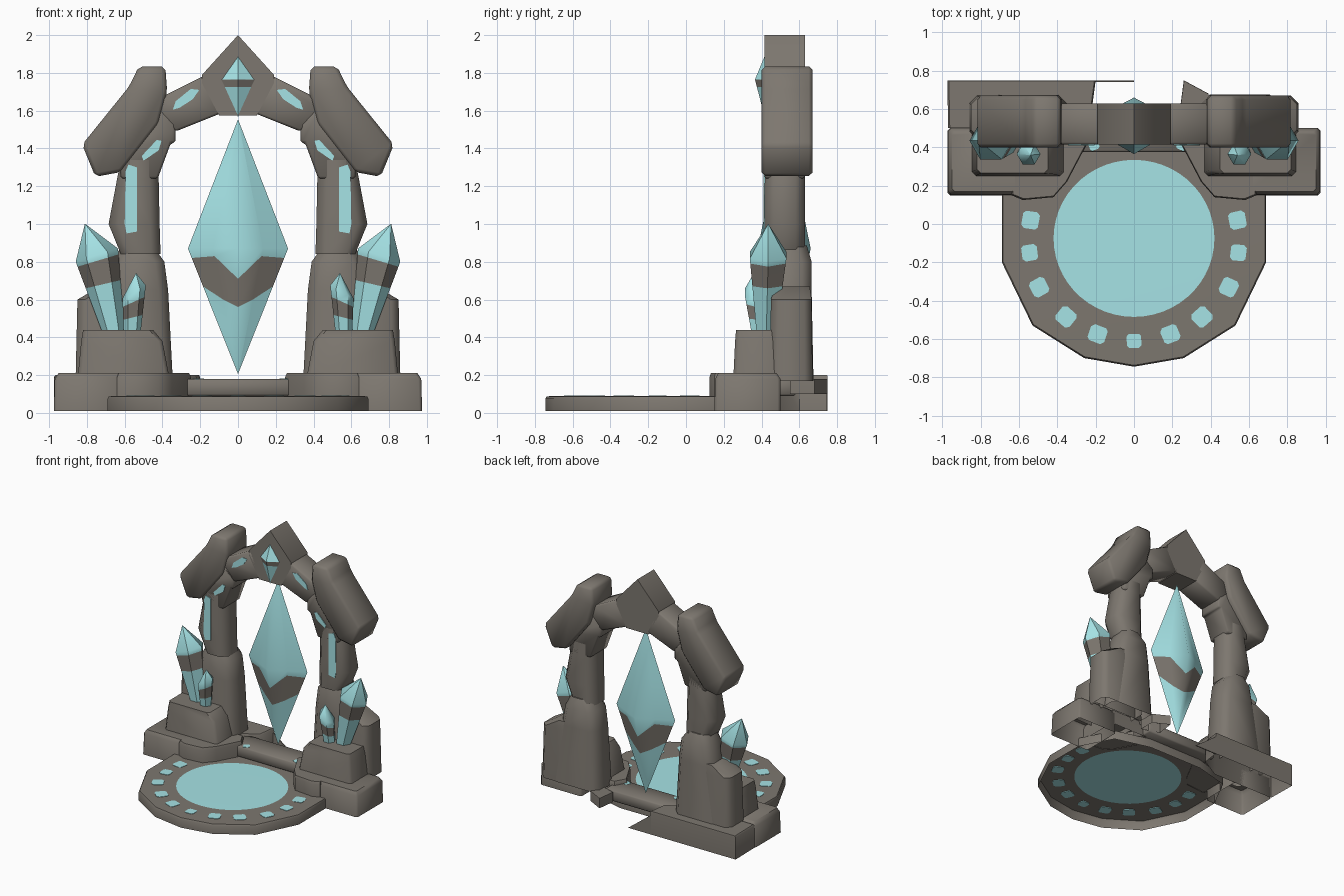
import bpy, bmesh, math
from mathutils import Vector

if "Cube" in bpy.data.objects:
    bpy.data.objects.remove(bpy.data.objects["Cube"], do_unlink=True)


def make_material(name, rgb):
    m = bpy.data.materials.new(name)
    m.use_nodes = True
    m.diffuse_color = (*rgb, 1)
    m.node_tree.nodes["Principled BSDF"].inputs["Base Color"].default_value = (*rgb, 1)
    return m


STONE = make_material("warm grey stone", (0.205, 0.185, 0.16))
CRYSTAL = make_material("pale cyan crystal", (0.38, 0.77, 0.79))


def finish(name, bm, mats, angle=50):
    bmesh.ops.recalc_face_normals(bm, faces=bm.faces)
    me = bpy.data.meshes.new(name)
    bm.to_mesh(me)
    bm.free()
    for m in mats:
        me.materials.append(m)
    ob = bpy.data.objects.new(name, me)
    bpy.context.collection.objects.link(ob)
    bpy.ops.object.select_all(action='DESELECT')
    ob.select_set(True)
    bpy.context.view_layer.objects.active = ob
    bpy.ops.object.shade_smooth_by_angle(angle=math.radians(angle))


def loft(name, rings, mats=(STONE,), paint=None, angle=50, open_base=False):
    """Skin a list of equal-length point rings; paint(level) gives the material."""
    bm = bmesh.new()
    vs = [[bm.verts.new(p) for p in r] for r in rings]
    n = len(vs[0])
    for k in range(len(vs) - 1):
        for i in range(n):
            j = (i + 1) % n
            f = bm.faces.new((vs[k][i], vs[k][j], vs[k + 1][j], vs[k + 1][i]))
            f.material_index = paint(k) if paint else 0
    if not open_base:
        bm.faces.new(vs[0][::-1])
    bm.faces.new(vs[-1])
    bmesh.ops.remove_doubles(bm, verts=bm.verts, dist=0.0005)
    finish(name, bm, mats, angle)


def prism(name, pts, y0, y1, bevel=0.0, mat=STONE):
    """Extrude an x-z outline from y0 to y1, with chamfered edges."""
    bm = bmesh.new()
    f = bm.faces.new([bm.verts.new((x, y0, z)) for x, z in pts])
    r = bmesh.ops.extrude_face_region(bm, geom=[f])
    bmesh.ops.translate(bm, vec=(0, y1 - y0, 0),
                        verts=[v for v in r["geom"] if isinstance(v, bmesh.types.BMVert)])
    bmesh.ops.recalc_face_normals(bm, faces=bm.faces)
    if bevel:
        bmesh.ops.bevel(bm, geom=bm.edges[:], offset=bevel, segments=1, affect='EDGES')
    finish(name, bm, [mat])


def rock(name, s, levels, c=0.05):
    """Hollow stack of chamfered rectangles (z, x0, x1, y0, y1), mirrored by s."""
    rings = []
    for z, a, b, p, q in levels:
        rings.append([(s * x, y, z) for x, y in (
            (a + c, p), (b - c, p), (b, p + c), (b, q - c),
            (b - c, q), (a + c, q), (a, q - c), (a, p + c))])
    loft(name, rings, open_base=True)


def plan_slab(name, pts, z0, z1, inset=0.02):
    """Hollow slab from an x-y outline with a slightly smaller top."""
    cen = sum((Vector(p) for p in pts), Vector((0, 0))) / len(pts)
    ring = lambda z, k: [(*(cen + (Vector(p) - cen) * k), z) for p in pts]
    loft(name, [ring(z0, 1), ring(z1 - inset, 1), ring(z1, 1 - inset * 2)], open_base=True)


def side_crystal(name, base, shoulder, tip, r0, r1, band):
    """Six-sided crystal leaning from base to tip, with a stone band."""
    base, shoulder, tip = Vector(base), Vector(shoulder), Vector(tip)
    rings = []
    for t in (0, *band, 1):
        c, r = base.lerp(shoulder, t), r0 + (r1 - r0) * t
        lean = -0.035 * t * math.copysign(1, base.x)
        rings.append([c + Vector((math.cos(a) * r, math.sin(a) * r, lean * math.cos(a)))
                      for a in [math.tau * i / 6 for i in range(6)]])
    rings.append([tip + (p - shoulder) * 0.01 for p in rings[-1]])
    loft(name, rings, (CRYSTAL, STONE), lambda k: int(k == 1), 50)


# Round platform: open underneath, with a cyan pool inset in the top
half = [(0, -0.745), (0.26, -0.70), (0.53, -0.53), (0.69, -0.2), (0.69, 0.15), (0.55, 0.42), (0.25, 0.5)]
rim = half + [(-x, y) for x, y in half[:0:-1]]
bm = bmesh.new()
low = [bm.verts.new((x, y, 0.01)) for x, y in rim]
mid = [bm.verts.new((x, y, 0.075)) for x, y in rim]
top = [bm.verts.new((x * 0.99, y * 0.99, 0.088)) for x, y in rim]
N = 52
pool = [bm.verts.new((0.42 * math.sin(math.tau * i / N), -0.075 - 0.41 * math.cos(math.tau * i / N), 0.09))
        for i in range(N)]
for a, b in ((low, mid), (mid, top)):
    for i in range(len(rim)):
        j = (i + 1) % len(rim)
        bm.faces.new((a[i], a[j], b[j], b[i]))
loops = [bm.edges.get((v[i], v[(i + 1) % len(v)])) or bm.edges.new((v[i], v[(i + 1) % len(v)]))
         for v in (top, pool) for i in range(len(v))]
bmesh.ops.bridge_loops(bm, edges=loops)
bm.faces.new(pool).material_index = 1
finish("platform", bm, [STONE, CRYSTAL])


# Cyan rune spots, seen on both sides of the thin platform top
def spot(x, y, z, r, h):
    a0 = math.atan2(y + 0.08, x)
    ring = lambda zz: [(x + r * math.cos(a0 + a), y + r * math.sin(a0 + a), zz)
                       for a in [math.radians(d) for d in (35, 60, 125, 145, 215, 240, 305, 325)]]
    loft("rune_spot", [ring(z), ring(z + h)], (CRYSTAL,))


for x, y, r in ((0.54, 0.02, 0.054), (0.545, -0.15, 0.05), (0.495, -0.33, 0.054),
                (0.355, -0.485, 0.056), (0.19, -0.575, 0.054), (0, -0.61, 0.045)):
    for s in ((1, -1) if x else (1,)):
        spot(s * x, y, 0.084, r, 0.008)

# Step between the pillars
prism("back_step", [(-0.33, 0.09), (0.33, 0.09), (0.33, 0.18), (-0.33, 0.18)], 0.375, 0.58, 0.01)
for x in (-0.21, 0.25):
    spot(x, 0.41, 0.176, 0.03, 0.006)

# Large floating crystal: a stretched octahedron with a dipping stone band
LOW, WAIST, HIGH, CY = 0.205, 0.87, 1.555, 0.52
dirs = [(0.265, 0), (0.1325, 0.07), (0, 0.14), (-0.1325, 0.07),
        (-0.265, 0), (-0.1325, -0.07), (0, -0.14), (0.1325, -0.07)]
side, diag, front = (0.67, 0.82), (0.60, 0.83), (0.56, 0.71)
bands = [side, diag, front, diag] * 2


def shell(zs):
    out = []
    for (x, y), z in zip(dirs, zs):
        k = (z - LOW) / (WAIST - LOW) if z <= WAIST else (HIGH - z) / (HIGH - WAIST)
        out.append((x * k, CY + y * k, z))
    return out


loft("floating_crystal", [shell([LOW + 0.001] * 8), shell([b[0] for b in bands]),
                          shell([b[1] for b in bands]), shell([WAIST] * 8), shell([HIGH - 0.001] * 8)],
     (CRYSTAL, STONE), lambda k: int(k == 1), 60)

# Keystone and its pointed gem
prism("keystone", [(0, 2.0), (0.19, 1.79), (0.19, 1.745), (0.1, 1.575),
                   (-0.1, 1.575), (-0.19, 1.745), (-0.19, 1.79)], 0.415, 0.63)
bm = bmesh.new()
apex = bm.verts.new((0, 0.365, 1.765))
base = [bm.verts.new((x, 0.417, z)) for x, z in ((0, 1.89), (0.09, 1.762), (0, 1.565), (-0.09, 1.762))]
for i in range(4):
    bm.faces.new((apex, base[i], base[(i + 1) % 4]))
for z in (1.725, 1.764):
    bmesh.ops.bisect_plane(bm, geom=bm.verts[:] + bm.edges[:] + bm.faces[:],
                           plane_co=(0, 0, z), plane_no=(0, 0, 1))
for f in bm.faces:
    f.material_index = int(1.725 < f.calc_center_median().z < 1.764)
finish("keystone_gem", bm, [CRYSTAL, STONE], 20)

# Everything that repeats left and right
for s, tag in ((1, "left"), (-1, "right")):
    flip = lambda pts: [(s * x, z) for x, z in pts]

    # Arch stones
    rock(tag + "_lower_pillar", s, [(0.17, 0.345, 0.76, 0.42, 0.675), (0.65, 0.37, 0.69, 0.43, 0.665),
                                    (0.80, 0.39, 0.66, 0.43, 0.665), (0.885, 0.45, 0.62, 0.45, 0.64)])
    rock(tag + "_upper_pillar", s, [(0.84, 0.41, 0.62, 0.418, 0.63), (1.0, 0.415, 0.685, 0.415, 0.63),
                                    (1.24, 0.42, 0.64, 0.415, 0.63), (1.34, 0.42, 0.62, 0.415, 0.63)])
    prism(tag + "_arch_bend", flip([(0.425, 1.24), (0.62, 1.24), (0.64, 1.4), (0.45, 1.66),
                                    (0.33, 1.53), (0.33, 1.43), (0.355, 1.43)]), 0.415, 0.63, 0.012)
    prism(tag + "_arch_beam", flip([(0.33, 1.49), (0.46, 1.6), (0.39, 1.68),
                                    (0.17, 1.79), (0.08, 1.59)]), 0.415, 0.63, 0.012)
    prism(tag + "_shoulder_boulder", flip([(0.385, 1.835), (0.525, 1.835), (0.575, 1.73), (0.825, 1.42),
                                           (0.755, 1.25), (0.62, 1.275), (0.42, 1.53), (0.375, 1.7)]),
          0.4, 0.67, 0.02)

    # Inlaid cyan plates
    plates = {"pillar": [(0.535, 0.96), (0.59, 0.95), (0.6, 1.0), (0.595, 1.28), (0.58, 1.315), (0.535, 1.3)],
              "bend": [(0.51, 1.36), (0.5, 1.335), (0.42, 1.39), (0.405, 1.44), (0.43, 1.445)],
              "beam": [(0.205, 1.71), (0.25, 1.715), (0.33, 1.65), (0.345, 1.605), (0.31, 1.615), (0.24, 1.66)]}
    for key, pts in plates.items():
        prism(tag + "_" + key + "_inlay", flip(pts), 0.411, 0.418, 0, CRYSTAL)

    # Piled base rocks
    rock(tag + "_outer_base_rock", s, [(0.01, 0.60, 0.975, 0.15, 0.5), (0.18, 0.60, 0.97, 0.155, 0.5),
                                       (0.21, 0.62, 0.95, 0.17, 0.48)], 0.015)
    rock(tag + "_crystal_plinth", s, [(0.17, 0.36, 0.85, 0.25, 0.55), (0.38, 0.40, 0.83, 0.26, 0.55),
                                      (0.44, 0.45, 0.82, 0.265, 0.53)], 0.02)
    rock(tag + "_rear_shoulder", s, [(0.17, 0.45, 0.86, 0.44, 0.67), (0.6, 0.45, 0.85, 0.45, 0.665),
                                     (0.67, 0.45, 0.73, 0.47, 0.655)], 0.04)
    plan_slab(tag + "_inner_base_rock", [(s * x, y) for x, y in (
        (0.64, 0.15), (0.58, 0.125), (0.42, 0.14), (0.35, 0.22), (0.25, 0.41), (0.30, 0.5), (0.64, 0.5))],
        0.085, 0.21)

    # Crystal clusters
    side_crystal(tag + "_tall_crystal", (s * 0.66, 0.425, 0.43), (s * 0.747, 0.435, 0.835),
                 (s * 0.81, 0.435, 1.0), 0.06, 0.112, (0.62, 0.93))
    side_crystal(tag + "_short_crystal", (s * 0.56, 0.385, 0.43), (s * 0.55, 0.365, 0.64),
                 (s * 0.54, 0.36, 0.74), 0.045, 0.062, (0.36, 0.75))

# Uneven rear footings
plan_slab("right_rear_slab", [(-0.975, 0.75), (-0.2, 0.75), (-0.22, 0.6), (-0.4, 0.5), (-0.97, 0.5)],
          0.01, 0.2, 0.01)
prism("right_rear_wedge", [(-0.21, 0.01), (0, 0.01), (-0.21, 0.17)], 0.742, 0.75)
plan_slab("left_rear_foot", [(0.26, 0.75), (0.39, 0.68), (0.39, 0.55), (0.24, 0.6)], 0.1, 0.18, 0.01)
